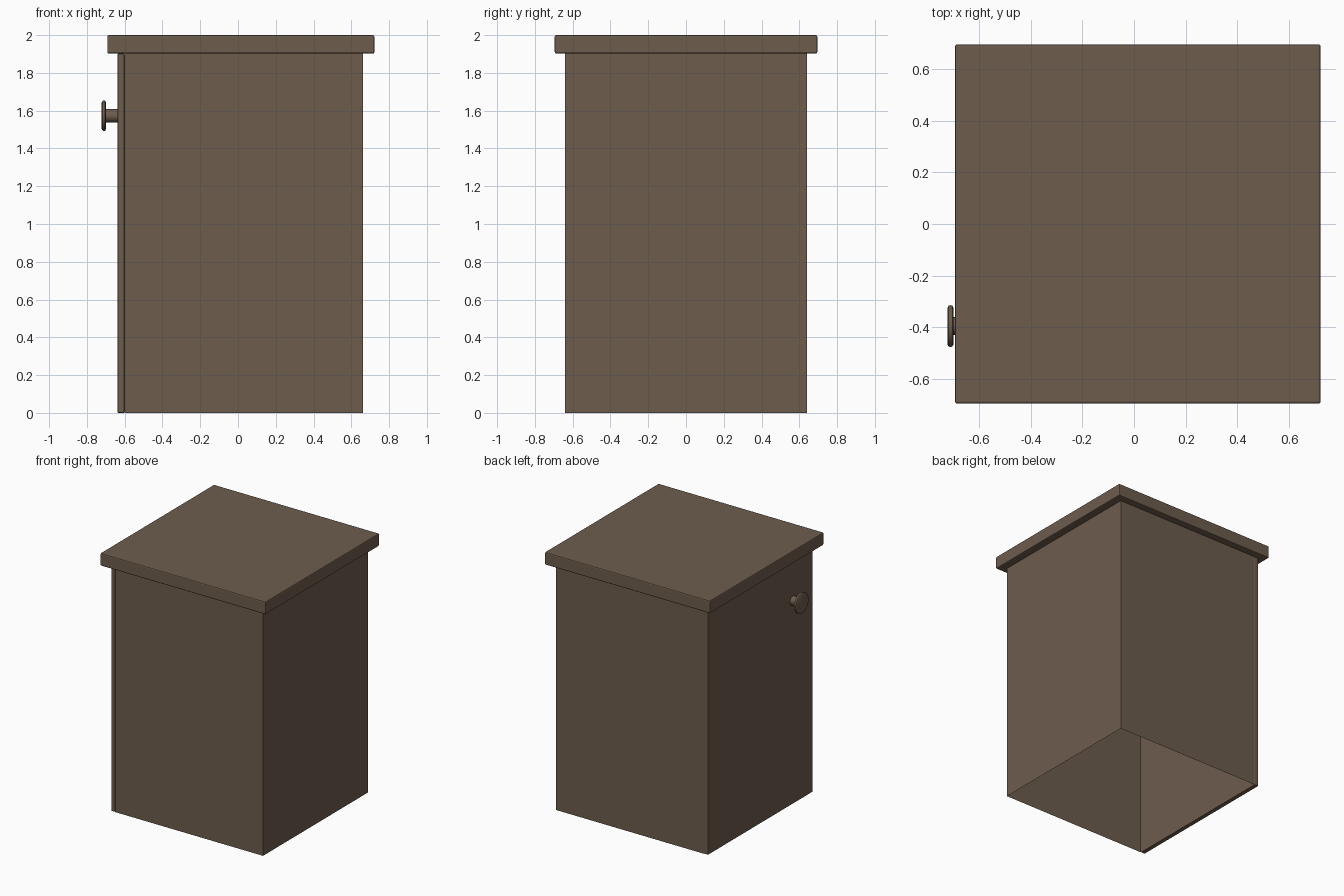
import bpy, bmesh, math
from mathutils import Vector

if "Cube" in bpy.data.objects:
    bpy.data.objects.remove(bpy.data.objects["Cube"])

wood = bpy.data.materials.new("brown_wood")
wood.diffuse_color = (0.153, 0.107, 0.073, 1)
wood.use_nodes = True
wood.node_tree.nodes["Principled BSDF"].inputs["Base Color"].default_value = wood.diffuse_color


def finish(name, bm, bevel=0.0):
    bmesh.ops.recalc_face_normals(bm, faces=bm.faces)
    me = bpy.data.meshes.new(name)
    bm.to_mesh(me)
    bm.free()
    ob = bpy.data.objects.new(name, me)
    bpy.context.collection.objects.link(ob)
    me.materials.append(wood)
    if bevel:
        mod = ob.modifiers.new("bevel", 'BEVEL')
        mod.width = bevel
        mod.segments = 2
    return ob


def box(name, lo, hi, bevel=0.0, open_bottom=False):
    lo, hi = Vector(lo), Vector(hi)
    bm = bmesh.new()
    bmesh.ops.create_cube(bm, size=1)
    for v in bm.verts:
        v.co = Vector(((lo[i] + hi[i]) / 2 + v.co[i] * (hi[i] - lo[i]) for i in range(3)))
    bmesh.ops.recalc_face_normals(bm, faces=bm.faces)
    if open_bottom:
        down = [f for f in bm.faces if f.normal.z < -0.9]
        bmesh.ops.delete(bm, geom=down, context='FACES_ONLY')
    return finish(name, bm, bevel)


# Hollow cabinet body, open underneath
box("cabinet_body", (-0.60, -0.64, 0), (0.662, 0.64, 1.902), open_bottom=True)

# Door panel on the left side
box("door", (-0.637, -0.64, 0), (-0.602, 0.64, 1.902), bevel=0.004)

# Overhanging top
box("top_slab", (-0.692, -0.695, 1.902), (0.722, 0.695, 2.0), bevel=0.008)

# Turned door knob: (x, radius) profile spun around the x axis
profile = [(-0.634, 0.0), (-0.634, 0.035), (-0.698, 0.035), (-0.699, 0.072),
           (-0.703, 0.079), (-0.710, 0.081), (-0.717, 0.079), (-0.722, 0.070),
           (-0.722, 0.0)]
centre = Vector((0, -0.395, 1.573))
bm = bmesh.new()
verts = [bm.verts.new(centre + Vector((x, r, 0))) for x, r in profile]
edges = [bm.edges.new(p) for p in zip(verts, verts[1:])]
bmesh.ops.spin(bm, geom=verts + edges, cent=centre, axis=(1, 0, 0),
               angle=math.tau, steps=32, use_duplicate=False)
bmesh.ops.remove_doubles(bm, verts=bm.verts, dist=0.0005)
knob = finish("door_knob", bm)
bpy.context.view_layer.objects.active = knob
knob.select_set(True)
bpy.ops.object.shade_smooth_by_angle(angle=math.radians(40))
